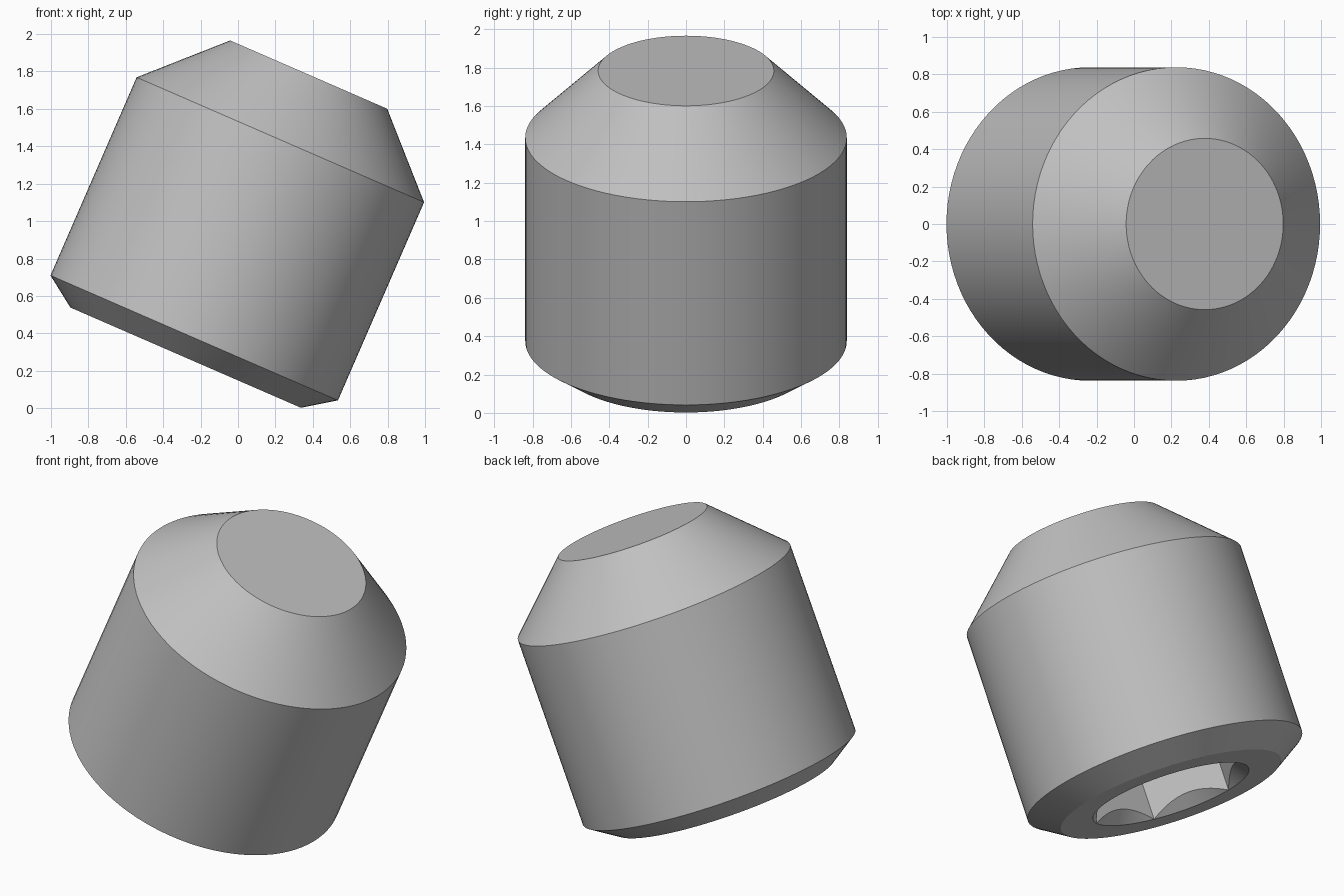
import bpy, bmesh, math
from mathutils import Matrix, Vector

default = bpy.data.objects.get("Cube")
if default:
    bpy.data.objects.remove(default, do_unlink=True)

SEGMENTS = 96
TILT = math.radians(23.5)
SOCKET_R = 0.476      # corner radius of the hexagon
SOCKET_DEPTH = 0.7


def hex_radius(angle):
    """Distance from the axis to the hexagon wall at an angle."""
    sector = math.pi / 3
    return SOCKET_R * math.cos(sector / 2) / math.cos(angle % sector - sector / 2)


def ring(bm, radius, height):
    """Closed loop of vertices; radius and height are functions of angle."""
    angles = [2 * math.pi * i / SEGMENTS for i in range(SEGMENTS)]
    return [bm.verts.new((radius(a) * math.cos(a), radius(a) * math.sin(a), height(a)))
            for a in angles]


def circle(bm, r, z):
    return ring(bm, lambda a: r, lambda a: z)


bm = bmesh.new()
# Hexagon socket: floor, walls and the conical lead-in
floor = ring(bm, hex_radius, lambda a: SOCKET_DEPTH)
lead_in = ring(bm, hex_radius, lambda a: (SOCKET_R - hex_radius(a)) * 1.2)
rim = circle(bm, SOCKET_R, 0)
# Outer body: end face, chamfer, cylinder and cone point
outer = [circle(bm, r, z) for r, z in
         ((0.672, 0), (0.838, 0.115), (0.838, 1.27), (0.458, 1.65))]
loops = [floor, lead_in, rim] + outer

for lower, upper in zip(loops, loops[1:]):
    for i in range(SEGMENTS):
        j = (i + 1) % SEGMENTS
        bm.faces.new((lower[i], lower[j], upper[j], upper[i]))
bm.faces.new(floor)
bm.faces.new(outer[-1])
bmesh.ops.remove_doubles(bm, verts=bm.verts, dist=0.0001)
bmesh.ops.recalc_face_normals(bm, faces=bm.faces)

mesh = bpy.data.meshes.new("set_screw")
bm.to_mesh(mesh)
bm.free()

# Plain grey metal
steel = bpy.data.materials.new("steel_grey")
steel.use_nodes = True
colour = (0.53, 0.53, 0.53, 1)
steel.diffuse_color = colour
steel.node_tree.nodes["Principled BSDF"].inputs["Base Color"].default_value = colour
mesh.materials.append(steel)

# Lean the screw toward +x
screw = bpy.data.objects.new("set_screw", mesh)
bpy.context.collection.objects.link(screw)
screw.matrix_world = (Matrix.Translation(Vector((-0.28, 0, 0.27)))
                      @ Matrix.Rotation(TILT, 4, 'Y'))

bpy.ops.object.select_all(action='DESELECT')
screw.select_set(True)
bpy.context.view_layer.objects.active = screw
bpy.ops.object.shade_smooth_by_angle(angle=math.radians(20))
